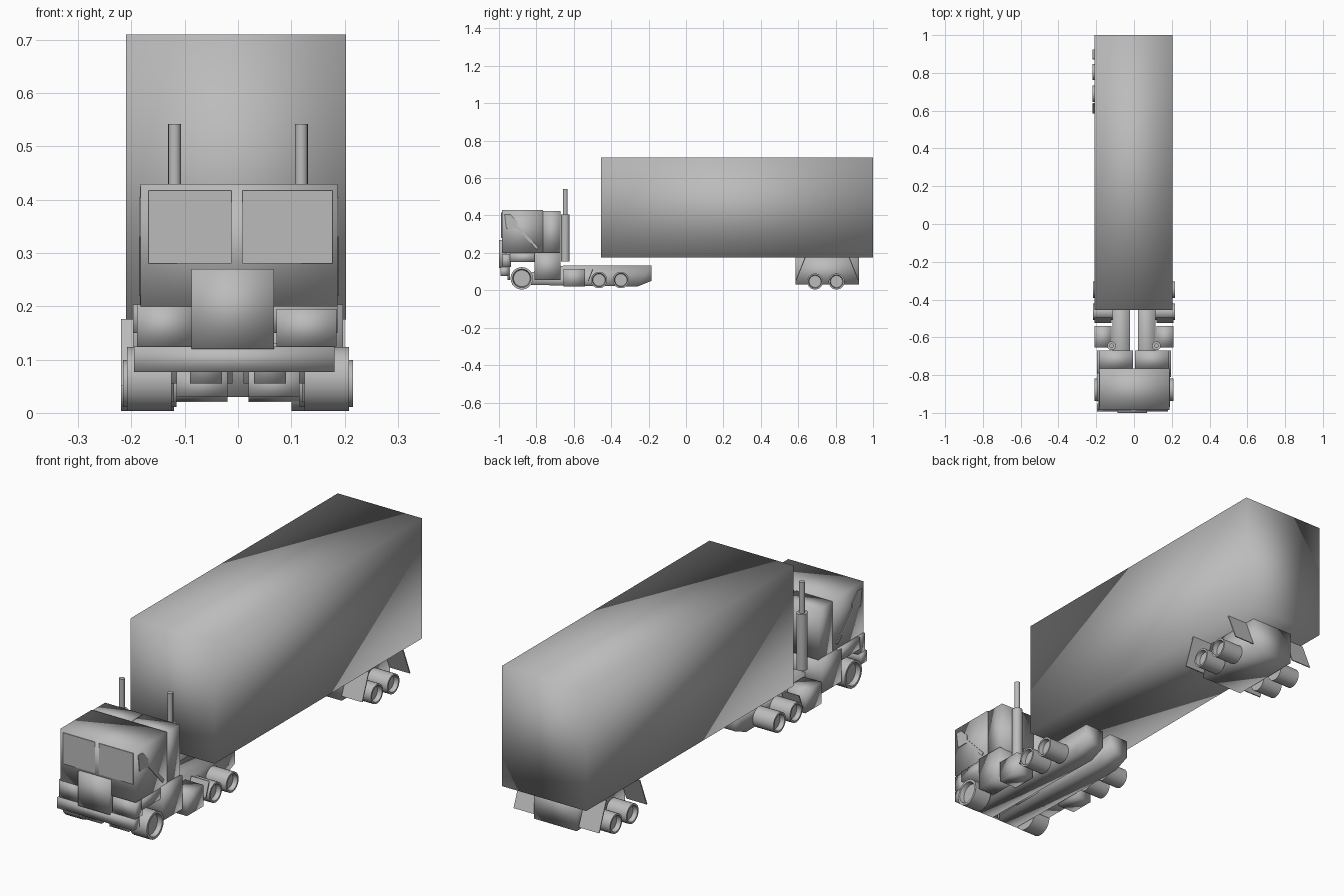
import bpy, bmesh, math
from mathutils import Vector

cube = bpy.data.objects.get("Cube")
if cube:
    bpy.data.objects.remove(cube, do_unlink=True)

grey = bpy.data.materials.new("plain_grey")
grey.use_nodes = True
grey.diffuse_color = (0.5, 0.5, 0.5, 1)
grey.node_tree.nodes["Principled BSDF"].inputs["Base Color"].default_value = (0.5, 0.5, 0.5, 1)


def finish(name, bm, smooth=True):
    bmesh.ops.recalc_face_normals(bm, faces=bm.faces)
    mesh = bpy.data.meshes.new(name)
    bm.to_mesh(mesh)
    bm.free()
    mesh.materials.append(grey)
    for p in mesh.polygons:
        p.use_smooth = smooth
    obj = bpy.data.objects.new(name, mesh)
    bpy.context.collection.objects.link(obj)
    return obj


def box(name, x, y, z, smooth=True):
    bm = bmesh.new()
    bmesh.ops.create_cube(bm, size=1)
    for v in bm.verts:
        v.co = [lo + (c + 0.5) * (hi - lo) for c, (lo, hi) in zip(v.co, (x, y, z))]
    return finish(name, bm, smooth)


def prism(name, profile, x, smooth=True):
    """Extrude a side profile of (y, z) points across x."""
    bm = bmesh.new()
    face = bm.faces.new([bm.verts.new((x[0], y, z)) for y, z in profile])
    side = bmesh.ops.extrude_face_region(bm, geom=[face])["geom"]
    moved = [v for v in side if isinstance(v, bmesh.types.BMVert)]
    bmesh.ops.translate(bm, verts=moved, vec=(x[1] - x[0], 0, 0))
    return finish(name, bm, smooth)


def wheel(name, x, y, z, r, outer):
    """Tyre with a dished outer face."""
    bm = bmesh.new()
    rings = [(x[0], r), (x[1], r)]
    if outer > 0:
        rings += [(x[1], r * 0.82), (x[1] - 0.02, r * 0.74)]
    else:
        rings = [(x[0] + 0.02, r * 0.74), (x[0], r * 0.82)] + rings
    loops = []
    for px, pr in rings:
        loops.append([bm.verts.new((px, y + pr * math.cos(a), z + pr * math.sin(a)))
                      for a in (i * math.tau / 24 for i in range(24))])
    for a, b in zip(loops, loops[1:]):
        for i in range(24):
            j = (i + 1) % 24
            bm.faces.new((a[i], a[j], b[j], b[i]))
    bm.faces.new(loops[0])
    bm.faces.new(loops[-1])
    obj = finish(name, bm)
    sharpen(obj)
    return obj


def tube(name, x, y, z, r):
    bm = bmesh.new()
    bmesh.ops.create_cone(bm, cap_ends=True, segments=16, radius1=r, radius2=r, depth=z[1] - z[0])
    bmesh.ops.translate(bm, verts=bm.verts, vec=(x, y, (z[0] + z[1]) / 2))
    sharpen(finish(name, bm))


def sharpen(obj):
    bpy.ops.object.select_all(action="DESELECT")
    obj.select_set(True)
    bpy.context.view_layer.objects.active = obj
    bpy.ops.object.shade_smooth_by_angle(angle=math.radians(40))


def flap(name, x, top, bottom):
    """Thin slanted mud flap between two (y, z) points."""
    (y1, z1), (y2, z2) = top, bottom
    prism(name, [(y1, z1), (y1 + 0.005, z1), (y2 + 0.005, z2), (y2, z2)], x, False)


def span(s, a, b):
    return (a, b) if s > 0 else (-b, -a)


# Trailer and its rear bogie
box("trailer_body", (-0.21, 0.203), (-0.455, 1.0), (0.175, 0.71))
box("trailer_bogie", (-0.11, 0.10), (0.585, 0.925), (0.03, 0.176))

# Cab shell, grille, bumper and windows
box("cab", (-0.183, 0.187), (-0.985, -0.765), (0.2, 0.43))
box("windscreen_right", (-0.168, -0.012), (-0.988, -0.982), (0.28, 0.417), False)
box("windscreen_left", (0.008, 0.177), (-0.988, -0.982), (0.28, 0.417), False)
box("grille", (-0.087, 0.068), (-1.0, -0.96), (0.12, 0.27))
box("bumper", (-0.195, 0.181), (-0.992, -0.95), (0.077, 0.125))
box("front_panel_right", (-0.19, -0.087), (-0.985, -0.935), (0.125, 0.203))
box("front_panel_left", (0.072, 0.185), (-0.985, -0.935), (0.125, 0.195))
box("cab_sill", (-0.197, 0.187), (-0.94, -0.79), (0.15, 0.203))

for s, side in ((-1, "right"), (1, "left")):
    # Door window and diagonal trim
    door = 0.187 if s > 0 else -0.183
    plate = (door - 0.003, door + 0.003)
    prism("door_window_" + side, [(-0.97, 0.405), (-0.94, 0.405), (-0.9, 0.365),
                                  (-0.9, 0.33), (-0.96, 0.33)], plate, False)
    prism("door_trim_" + side, [(-0.94, 0.37), (-0.925, 0.37), (-0.79, 0.23), (-0.8, 0.22)],
          plate, False)

    # Sleeper and lower cab
    box("sleeper_" + side, span(s, 0.006, 0.184), (-0.765, -0.67), (0.2, 0.425))
    box("lower_cab_" + side, span(s, 0.01, 0.197), (-0.81, -0.67), (0.055, 0.203))
    box("front_mount_" + side, span(s, 0.03, 0.09), (-0.955, -0.94), (0.055, 0.13))

    # Exhaust stack
    tube("muffler_" + side, s * 0.119, -0.645, (0.155, 0.405), 0.023)
    tube("exhaust_pipe_" + side, s * 0.119, -0.645, (0.4, 0.542), 0.012)

    # Chassis rail with a tapered tail, and fuel tank
    prism("chassis_rail_" + side, [(-0.93, 0.03), (-0.26, 0.02), (-0.185, 0.05), (-0.185, 0.132),
                                   (-0.655, 0.132), (-0.93, 0.075)], span(s, 0.02, 0.115))
    box("fuel_tank_" + side, span(s, 0.12, 0.208), (-0.655, -0.54), (0.02, 0.115))

    # Wheels
    wheel("front_wheel_" + side, span(s, 0.125, 0.208), -0.878, 0.064, 0.06, s)
    for n, y in (("front", -0.465), ("rear", -0.348)):
        wheel(f"drive_wheel_{n}_{side}", span(s, 0.115, 0.216), y, 0.055, 0.044, s)
    wx = (0.1, 0.2) if s > 0 else (-0.22, -0.12)
    for n, y in (("front", 0.69), ("rear", 0.805)):
        wheel(f"trailer_wheel_{n}_{side}", wx, y, 0.047, 0.043, s)

    # Mud flaps
    flap("drive_flap_" + side, span(s, 0.12, 0.208), (-0.5, 0.115), (-0.525, 0.05))
    flap("trailer_flap_front_" + side, wx, (0.635, 0.176), (0.585, 0.05))
    flap("trailer_flap_rear_" + side, wx, (0.87, 0.176), (0.92, 0.05))
